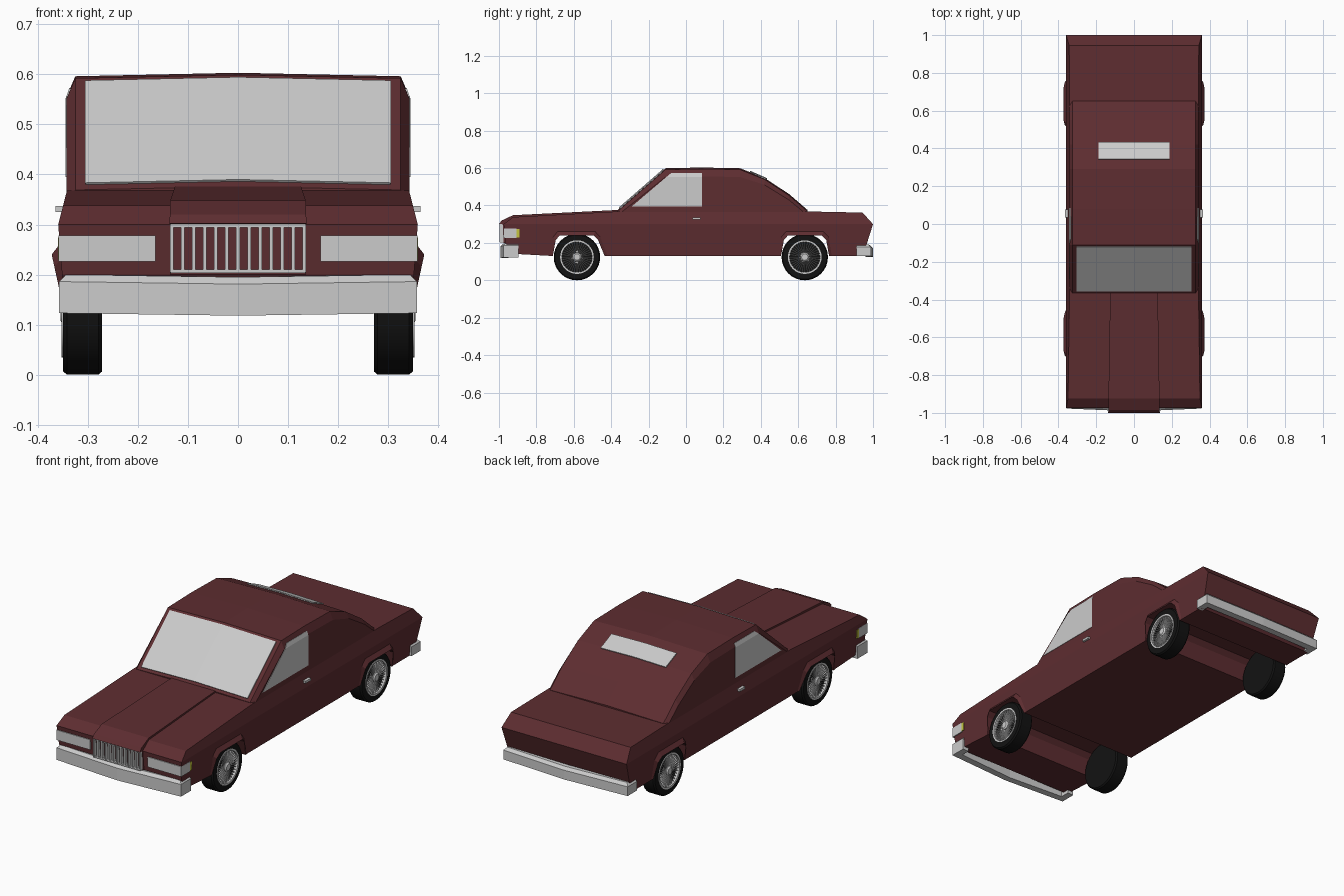
import bpy, bmesh, math
from mathutils import Matrix, Vector

if "Cube" in bpy.data.objects:
    bpy.data.objects.remove(bpy.data.objects["Cube"])


def material(name, rgb):
    m = bpy.data.materials.new(name)
    m.diffuse_color = (*rgb, 1)
    m.use_nodes = True
    m.node_tree.nodes["Principled BSDF"].inputs["Base Color"].default_value = m.diffuse_color
    return m


RED = material("dark_red_paint", (0.11, 0.026, 0.03))
BLACK = material("tyre_rubber", (0.006, 0.006, 0.006))
YELLOW = material("marker_yellow", (0.55, 0.55, 0.05))


def finish(name, bm, mat=None):
    bmesh.ops.remove_doubles(bm, verts=bm.verts, dist=1e-5)
    bmesh.ops.recalc_face_normals(bm, faces=bm.faces)
    me = bpy.data.meshes.new(name)
    bm.to_mesh(me)
    bm.free()
    ob = bpy.data.objects.new(name, me)
    bpy.context.collection.objects.link(ob)
    if mat:
        me.materials.append(mat)
    return ob


def loft(name, rings, mat=None, closed=True, cap=True, wrap=False):
    """Skin a row of equal-length point rings."""
    bm = bmesh.new()
    vs = [[bm.verts.new(p) for p in r] for r in rings]
    n = len(vs[0])
    for i in range(len(vs) if wrap else len(vs) - 1):
        a, b = vs[i], vs[(i + 1) % len(vs)]
        for j in range(n if closed else n - 1):
            k = (j + 1) % n
            bm.faces.new((a[j], a[k], b[k], b[j]))
    if cap and closed and not wrap:
        bm.faces.new(vs[0])
        bm.faces.new(vs[-1])
    return finish(name, bm, mat)


def prism(name, pts, half, mat):
    """Side profile (y, z) spanned across the car, half width from half(y, z)."""
    return loft(name, [[(s * half(y, z), y, z) for y, z in pts] for s in (1, -1)], mat)


def boxes(name, items, mat=None):
    bm = bmesh.new()
    for lo, hi in items:
        lo, hi = Vector(lo), Vector(hi)
        bmesh.ops.create_cube(bm, size=1, matrix=Matrix.Translation((lo + hi) / 2)
                              @ Matrix.Diagonal((*(hi - lo), 1)))
    return finish(name, bm, mat)


def plate(ob, t=0.005):
    m = ob.modifiers.new("thickness", 'SOLIDIFY')
    m.thickness, m.offset = t, 0


# Lower body with wheel arches cut through, and shoulders above the crease
def low_half(y, z):
    return 0.346 + 0.013 * (z - 0.13) / 0.17


def arch(c, back):
    return [(c - 0.127, 0.13), (c - 0.112, 0.215), (c - 0.09, 0.24),
            (c + 0.09, 0.24), (c + 0.115, 0.215), (c + back, 0.13)]


ARCHES = {"front": arch(-0.585, 0.15), "rear": arch(0.635, 0.13)}
prism("lower_body", [(-0.975, 0.30), (-0.965, 0.20), (-0.93, 0.142)] + ARCHES["front"] + ARCHES["rear"]
      + [(0.93, 0.13), (0.965, 0.19), (1.0, 0.30)], low_half, RED)
prism("upper_body", [(-0.975, 0.30), (-0.925, 0.338), (-0.366, 0.368), (0.65, 0.368),
                     (0.944, 0.362), (1.0, 0.30)],
      lambda y, z: 0.359 - 0.018 * (z - 0.30) / 0.07, RED)

# Raised bonnet centre and nose
prism("bonnet_centre", [(-0.975, 0.20), (-0.98, 0.30), (-1.0, 0.302), (-0.985, 0.32), (-0.925, 0.348),
                        (-0.366, 0.376), (-0.366, 0.30), (-0.9, 0.20)],
      lambda y, z: 0.126 - 0.013 * (y + 0.366) / 0.63 * 0.8, RED)

# Flared arch lips
for end, pts in ARCHES.items():
    c = (pts[0][0] + pts[-1][0]) / 2
    for side, s in (("right", 1), ("left", -1)):
        rows = [[], [], []]
        for y, z in pts:
            oy, oz = c + (y - c) * 1.12, 0.13 + (z - 0.13) * 1.2
            rows[0].append((s * 0.335, y, z))
            rows[1].append((s * (0.348 + 0.024 * (z - 0.13) / 0.11), y, z))
            rows[2].append((s * (low_half(oy, oz) - 0.001), oy, oz))
        loft(f"{end}_{side}_arch_flare", rows, RED, closed=False)

# Cabin: roof sections lofted along the car
STATIONS = [(-0.366, 0.369, 0.022), (-0.11, 0.592, 0.04), (0.08, 0.596, 0.04), (0.29, 0.592, 0.04),
            (0.42, 0.54, 0.03), (0.55, 0.455, 0.025), (0.65, 0.369, 0.022)]
CROWN = 0.007
loft("cabin", [[(-0.342, y, 0.32), (-0.342, y, z - d), (-0.325, y, z), (0, y, z + CROWN),
                (0.325, y, z), (0.342, y, z - d), (0.342, y, 0.32)] for y, z, d in STATIONS], RED)


# Windscreen and rear window, laid on the crowned cabin skin
def glass(name, half, a, b):
    rows = [[(x, y, z + 0.004 + CROWN * (1 - abs(x) / 0.325)) for x in (-half, 0, half)]
            for y, z in (a, b)]
    plate(loft(name, rows, closed=False))


glass("windscreen", 0.305, (-0.357, 0.377), (-0.122, 0.5815))
glass("rear_window", 0.187, (0.343, 0.572), (0.432, 0.533))

# Side windows (folding in at the roof edge), handles, headlights, markers
for side, s in (("right", 1), ("left", -1)):
    rows = [[(s * x, y0, z), (s * x, y1, z)] for x, y0, y1, z in
            ((0.342, -0.29, 0.085, 0.395), (0.342, -0.105, 0.085, 0.552), (0.335, -0.08, 0.085, 0.572))]
    plate(loft(f"{side}_side_window", rows, closed=False), 0.004)

    def span(x0, x1):
        return min(s * x0, s * x1), max(s * x0, s * x1)

    for part, x0, x1, y0, y1, z0, z1, mat in (
            ("door_handle", 0.34, 0.364, 0.035, 0.078, 0.325, 0.337, None),
            ("headlight", 0.165, 0.358, -0.977, -0.905, 0.226, 0.278, None),
            ("side_marker", 0.34, 0.359, -0.905, -0.89, 0.23, 0.274, YELLOW)):
        a, b = span(x0, x1)
        boxes(f"{side}_{part}", [((a, y0, z0), (b, y1, z1))], mat)

# Grille: upright bars with a lower and upper rail
bars = [((x - 0.0035, -0.996, 0.205), (x + 0.0035, -0.97, 0.30))
        for x in (-0.132 + 0.022 * i for i in range(13))]
bars += [((-0.135, -0.994, z), (0.135, -0.97, z + 0.007)) for z in (0.203, 0.294)]
boxes("grille", bars)


# Bumpers: one section swept round the corners
def bumper(name, f, tip, corner, end, z0, z1):
    rings = []
    for x, y, is_end in ((-1, end, 1), (-1, corner, 0), (0, tip, 0), (1, corner, 0), (1, end, 1)):
        dz = -0.005 if x == 0 else 0
        rings.append([(x * (0.357 - d), f * (y if is_end else y - d), z + dz) for d, z in
                      ((0, z0), (0, z1 - 0.014), (0.014, z1), (0.035, z1), (0.035, z0))])
    loft(name, rings)


bumper("front_bumper", -1, 0.992, 0.977, 0.895, 0.123, 0.20)
bumper("rear_bumper", 1, 0.999, 0.988, 0.912, 0.13, 0.192)


# Wheels: lathed tyre, rim and hub with wire spokes
def lathe(name, prof, c, s, mat=None, n=32):
    rings = [[(s * x, c + r * math.cos(t), 0.124 + r * math.sin(t)) for r, x in prof]
             for t in (2 * math.pi * i / n for i in range(n))]
    bm_ob = loft(name, rings, mat, closed=False, wrap=True)
    bpy.ops.object.select_all(action='DESELECT')
    bm_ob.select_set(True)
    bpy.context.view_layer.objects.active = bm_ob
    bpy.ops.object.shade_smooth_by_angle(angle=math.radians(30))


for end, c in (("front", -0.583), ("rear", 0.635)):
    for side, s in (("right", 1), ("left", -1)):
        tag = f"{end}_{side}"
        lathe(tag + "_tyre", [(0, 0.272), (0.118, 0.272), (0.124, 0.279), (0.124, 0.341), (0.118, 0.349),
                              (0.088, 0.349), (0.085, 0.325), (0, 0.325)], c, s, BLACK)
        lathe(tag + "_rim", [(0.09, 0.335), (0.09, 0.352), (0.081, 0.352), (0.081, 0.335), (0.09, 0.335)], c, s)
        lathe(tag + "_hub", [(0, 0.325), (0.024, 0.325), (0.024, 0.348), (0.017, 0.354), (0, 0.354)], c, s, n=16)
        bm = bmesh.new()
        for i in range(36):
            bmesh.ops.create_cube(bm, size=1, matrix=Matrix.Translation((s * 0.341, c, 0.124))
                                  @ Matrix.Rotation(i * math.pi / 18, 4, 'X')
                                  @ Matrix.Translation((0, 0, 0.052))
                                  @ Matrix.Diagonal((0.007, 0.0035, 0.064, 1)))
        finish(tag + "_spokes", bm)
